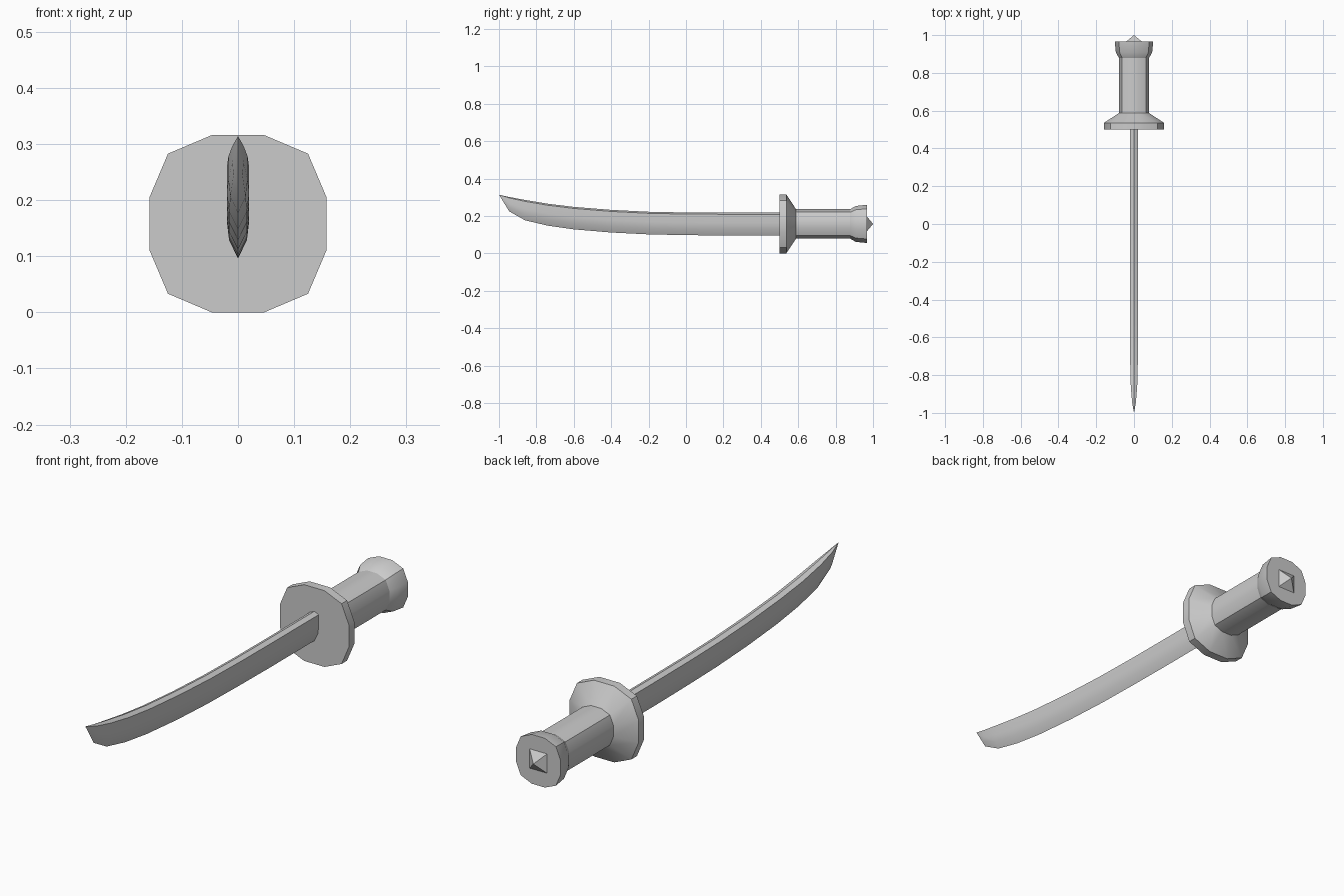
import bpy, bmesh, math

if "Cube" in bpy.data.objects:
    bpy.data.objects.remove(bpy.data.objects["Cube"])

CZ = 0.158  # height of the hilt axis


def loft(name, rings, smooth=30):
    """Skin a list of rings (single-point rings become tips) and cap open ends."""
    bm = bmesh.new()
    vs = [[bm.verts.new(p) for p in r] for r in rings]
    for a, b in zip(vs, vs[1:]):
        n = max(len(a), len(b))
        for i in range(n):
            j = (i + 1) % n
            if len(b) == 1:
                bm.faces.new((a[i], a[j], b[0]))
            else:
                bm.faces.new((a[i], a[j], b[j], b[i]))
    for r in (vs[0], vs[-1]):
        if len(r) > 2:
            bm.faces.new(r)
    bmesh.ops.recalc_face_normals(bm, faces=bm.faces)
    me = bpy.data.meshes.new(name)
    bm.to_mesh(me)
    bm.free()
    ob = bpy.data.objects.new(name, me)
    bpy.context.collection.objects.link(ob)
    bpy.ops.object.select_all(action='DESELECT')
    ob.select_set(True)
    bpy.context.view_layer.objects.active = ob
    bpy.ops.object.shade_smooth_by_angle(angle=math.radians(smooth))
    return ob


# Twelve-sided outline shared by guard, grip and pommel
quarter = [(1.0, 0.295), (0.79, 0.79), (0.295, 1.0)]
outline = (quarter + [(-x, z) for x, z in quarter[::-1]]
           + [(-x, -z) for x, z in quarter] + [(x, -z) for x, z in quarter[::-1]])


def ring(y, r):
    return [(x * r, y, CZ + z * r) for x, z in outline]


# Hilt
loft("guard", [ring(0.5, 0.158), ring(0.536, 0.158), ring(0.588, 0.079)])
loft("grip", [ring(0.588, 0.079), ring(0.878, 0.079)])
loft("pommel", [ring(0.878, 0.079), ring(0.908, 0.096), ring(0.967, 0.102)])

# Pyramid stud on the pommel
s = 0.04
loft("pommel_stud", [[(x * s, 0.967, CZ + z * s) for x, z in
                      ((1, 1), (-1, 1), (-1, -1), (1, -1))], [(0, 1.0, CZ)]])

# Blade stations: y, spine height, edge height, half width
stations = [(0.5, 0.218, 0.096, 0.02), (0.2, 0.218, 0.096, 0.02),
            (0.0, 0.219, 0.098, 0.02), (-0.2, 0.223, 0.102, 0.02),
            (-0.4, 0.233, 0.112, 0.02), (-0.6, 0.249, 0.129, 0.02),
            (-0.74, 0.266, 0.149, 0.02), (-0.86, 0.286, 0.177, 0.017),
            (-0.945, 0.302, 0.225, 0.010)]
# Half section: width factor, distance up from the edge
half = [(0.8, 0.27), (1.0, 0.55), (1.0, 0.93)]


def blade_ring(y, top, low, w):
    h = top - low
    right = [(x * w, y, low + t * h) for x, t in half]
    left = [(-x, yy, z) for x, yy, z in right[::-1]]
    return [(0, y, low)] + right + [(0, y, top)] + left


loft("blade", [blade_ring(*st) for st in stations] + [[(0, -1.0, 0.314)]])
